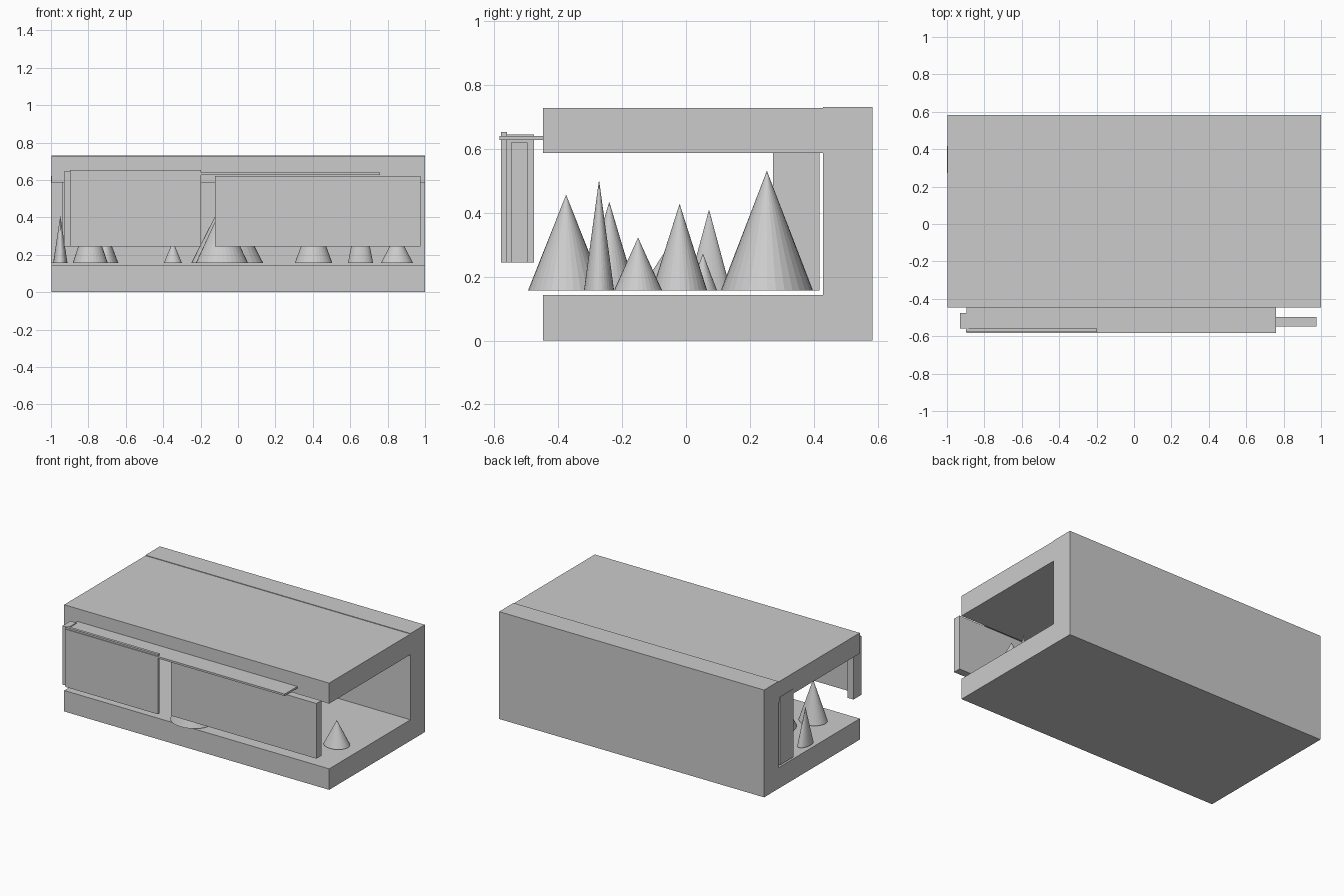
import bpy


def box(name, x, y, z):
    """Box from (min, max) ranges on each axis."""
    bpy.ops.mesh.primitive_cube_add(size=1, location=[sum(r) / 2 for r in (x, y, z)])
    ob = bpy.context.object
    ob.name = name
    ob.scale = [r[1] - r[0] for r in (x, y, z)]
    bpy.ops.object.transform_apply(location=False, rotation=False, scale=True)
    return ob


def spike(name, x, y, rx, ry, top, base=0.157):
    """Cone with an oval base, standing just above the floor."""
    h = top - base
    bpy.ops.mesh.primitive_cone_add(vertices=32, radius1=1, radius2=0, depth=1,
                                    location=(x, y, base + h / 2))
    ob = bpy.context.object
    ob.name = name
    ob.scale = (rx, ry, h)
    bpy.ops.object.transform_apply(location=False, rotation=False, scale=True)
    return ob


# Shell: floor, roof and back wall
WIDE = (-0.997, 1.0)
box("floor_slab", WIDE, (-0.447, 0.428), (0, 0.143))
box("roof_slab", WIDE, (-0.447, 0.428), (0.587, 0.727))
box("back_wall", WIDE, (0.428, 0.583), (0, 0.731))

# Upright board at the left end
box("side_board", (-1.0, -0.937), (0.272, 0.417), (0.157, 0.62))

# Hanging front panels with their rail
box("front_rail", (-0.896, 0.76), (-0.583, -0.447), (0.627, 0.64))
box("left_front_panel", (-0.897, -0.198), (-0.578, -0.56), (0.244, 0.652))
box("left_post", (-0.93, -0.885), (-0.56, -0.475), (0.244, 0.645))
box("right_front_panel", (-0.122, 0.975), (-0.548, -0.496), (0.244, 0.62))

# Cones inside: x, y, x radius, y radius, tip height
spikes = [
    (-0.086, -0.375, 0.139, 0.119, 0.456),
    (0.655, -0.272, 0.067, 0.047, 0.503),
    (-0.79, -0.24, 0.093, 0.083, 0.434),
    (0.85, -0.15, 0.085, 0.075, 0.322),
    (0.404, -0.02, 0.10, 0.086, 0.428),
    (-0.95, 0.072, 0.038, 0.068, 0.41),
    (-0.348, 0.053, 0.048, 0.044, 0.272),
    (-0.058, 0.253, 0.192, 0.144, 0.531),
    (-0.71, -0.025, 0.07, 0.12, 0.34),
]
for i, s in enumerate(spikes, 1):
    spike(f"cone_{i}", *s)
